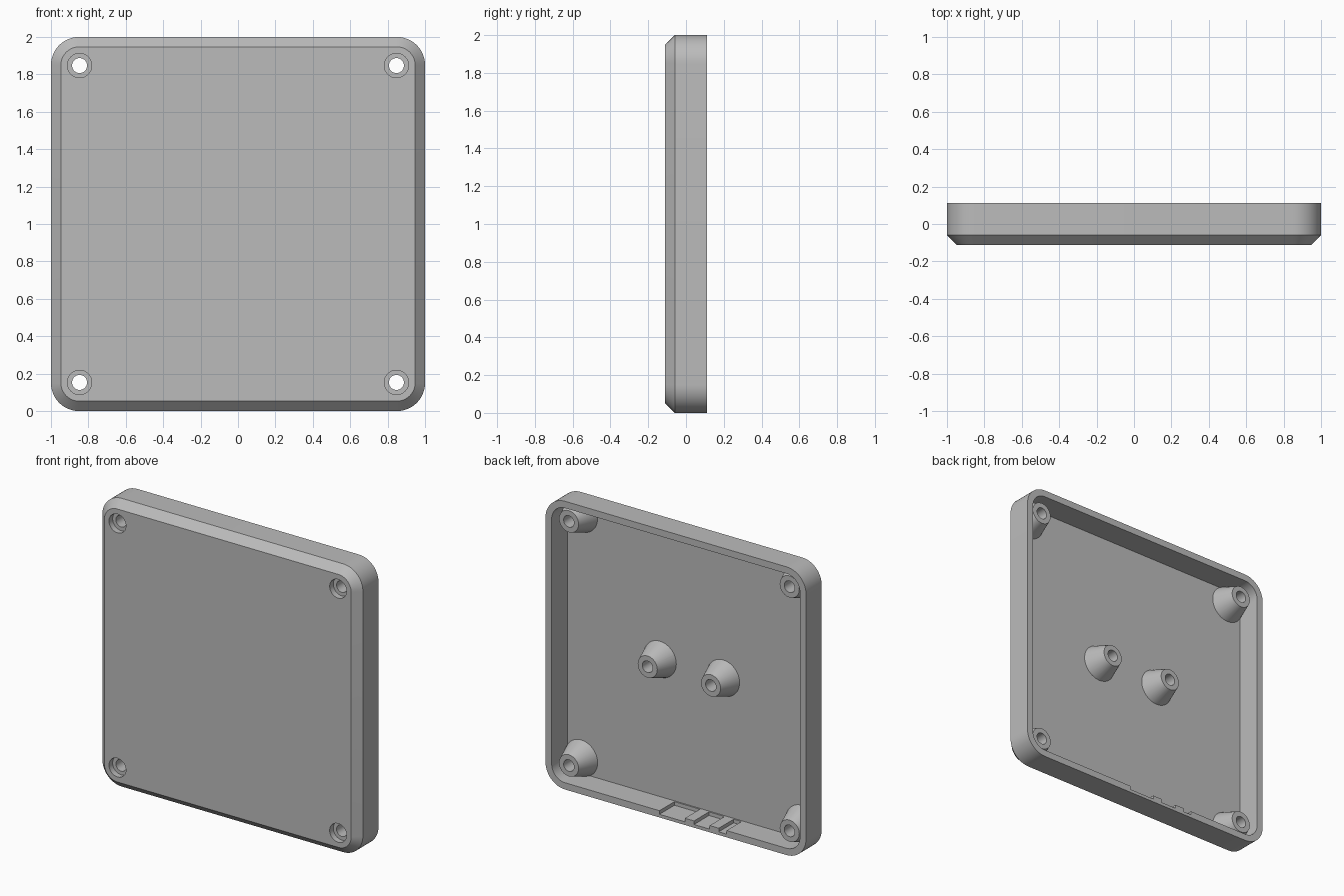
import bpy, bmesh, math
from mathutils import Matrix, Vector

cube = bpy.data.objects.get("Cube")
if cube:
    bpy.data.objects.remove(cube, do_unlink=True)

FRONT, BACK, FLOOR, TIP = -0.112, 0.112, -0.062, 0.075
CHAMFER, WALL, RADIUS = 0.053, 0.047, 0.15
HOLE = 0.847

grey = bpy.data.materials.new("plain grey")
grey.use_nodes = True
grey.diffuse_color = (0.5, 0.5, 0.5, 1)
grey.node_tree.nodes["Principled BSDF"].inputs["Base Color"].default_value = (0.5, 0.5, 0.5, 1)


def make_object(name, bm):
    bmesh.ops.recalc_face_normals(bm, faces=bm.faces)
    mesh = bpy.data.meshes.new(name)
    bm.to_mesh(mesh)
    bm.free()
    mesh.materials.append(grey)
    obj = bpy.data.objects.new(name, mesh)
    bpy.context.collection.objects.link(obj)
    return obj


def rounded_square(bm, inset, y, steps=12):
    """Ring of vertices, offset inwards from the outer outline."""
    ring = []
    c, r = 1 - RADIUS, RADIUS - inset
    for corner, (sx, sz) in enumerate([(1, 1), (-1, 1), (-1, -1), (1, -1)]):
        for i in range(steps + 1):
            a = (corner + i / steps) * math.pi / 2
            ring.append(bm.verts.new((sx * c + r * math.cos(a), y, 1 + sz * c + r * math.sin(a))))
    return ring


def cone(name, x, z, y0, y1, r0, r1):
    """Round part along y, from y0 to y1."""
    bm = bmesh.new()
    place = Matrix.Translation((x, (y0 + y1) / 2, z)) @ Matrix.Rotation(-math.pi / 2, 4, 'X')
    bmesh.ops.create_cone(bm, cap_ends=True, segments=48, radius1=r0, radius2=r1,
                          depth=y1 - y0, matrix=place)
    return make_object(name, bm)


def block(name, low, high):
    bm = bmesh.new()
    low, high = Vector(low), Vector(high)
    size = Matrix.Diagonal((*(high - low), 1))
    bmesh.ops.create_cube(bm, size=1, matrix=Matrix.Translation((low + high) / 2) @ size)
    return make_object(name, bm)


def combine(target, tool, operation):
    tool.hide_render = True
    mod = target.modifiers.new(tool.name, 'BOOLEAN')
    mod.object, mod.operation, mod.solver = tool, operation, 'EXACT'
    bpy.context.view_layer.objects.active = target
    bpy.ops.object.modifier_apply(modifier=mod.name)
    bpy.data.objects.remove(tool, do_unlink=True)


# Open shell: chamfered front, straight sides, rim, inner walls and floor
bm = bmesh.new()
profile = [(CHAMFER, FRONT), (0, FRONT + CHAMFER), (0, BACK), (WALL, BACK), (WALL, FLOOR)]
rings = [rounded_square(bm, inset, y) for inset, y in profile]
for a, b in zip(rings, rings[1:]):
    for i in range(len(a)):
        j = (i + 1) % len(a)
        bm.faces.new((a[i], a[j], b[j], b[i]))
bm.faces.new(rings[0])
bm.faces.new(rings[-1])
shell = make_object("enclosure_cover", bm)

# Shallow connector pockets inside the bottom wall
for x0, x1 in [(-0.07, 0.125), (-0.26, -0.14), (-0.39, -0.33)]:
    combine(shell, block("pocket", (x0, FLOOR + 0.01, 0.022), (x1, BACK + 0.05, 0.1)), 'DIFFERENCE')

# Tapered screw posts: four in the corners, two in the middle
corners = [(sx * HOLE, 1 + sz * HOLE) for sx in (-1, 1) for sz in (-1, 1)]
middle = [(-0.243, 1), (0.243, 1)]
for x, z in corners + middle:
    combine(shell, cone("post", x, z, FLOOR - 0.008, TIP, 0.128, 0.075), 'UNION')

# Through holes with front counterbores, and blind holes in the middle posts
for x, z in corners:
    combine(shell, cone("screw_hole", x, z, FRONT - 0.1, BACK + 0.1, 0.04, 0.04), 'DIFFERENCE')
    combine(shell, cone("counterbore", x, z, FRONT - 0.1, FRONT + 0.04, 0.065, 0.065), 'DIFFERENCE')
for x, z in middle:
    combine(shell, cone("blind_hole", x, z, FLOOR, BACK + 0.1, 0.04, 0.04), 'DIFFERENCE')

# Smooth the round surfaces, keep the edges sharp
bpy.ops.object.select_all(action='DESELECT')
shell.select_set(True)
bpy.context.view_layer.objects.active = shell
bpy.ops.object.shade_smooth_by_angle(angle=math.radians(30))
